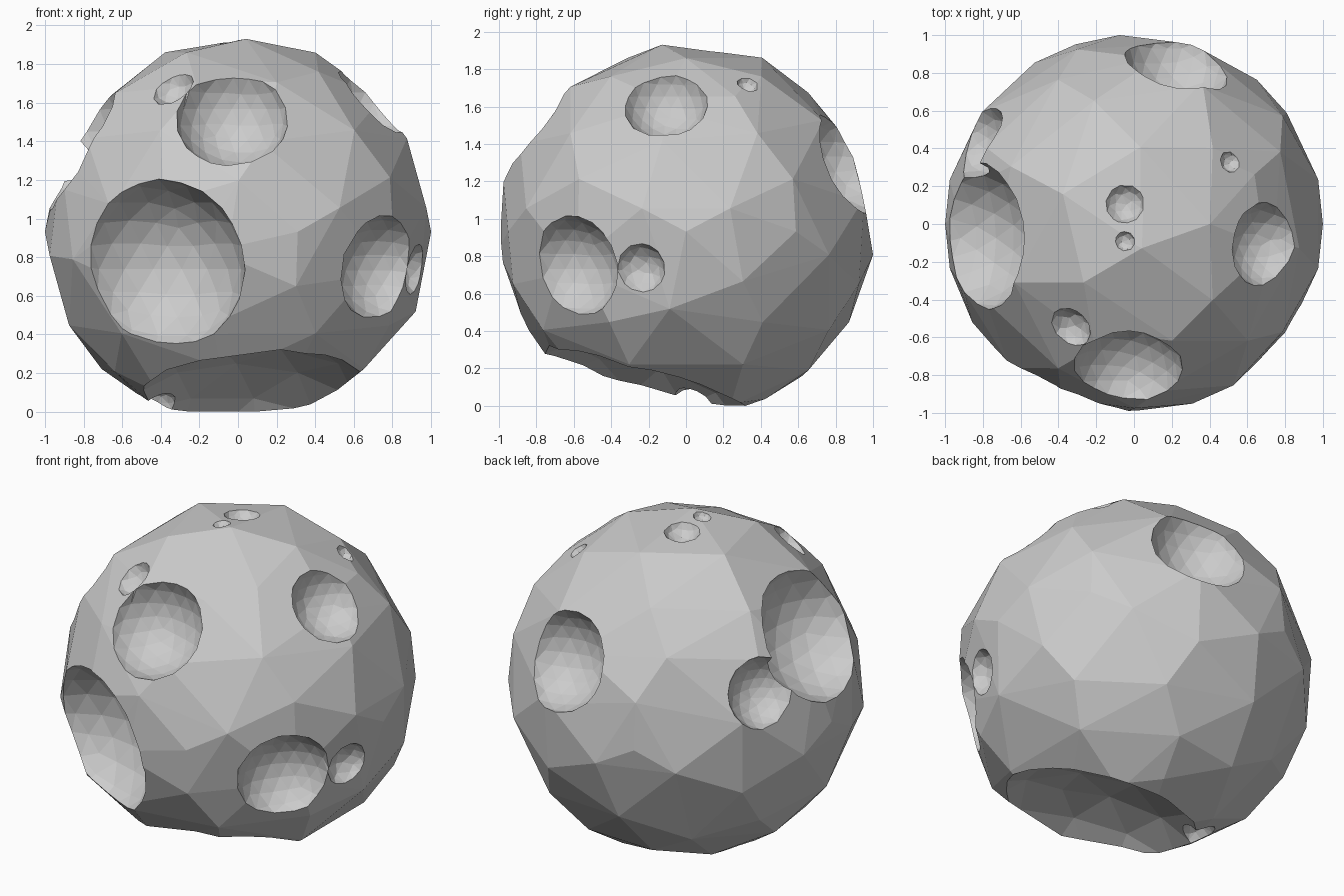
import bpy
from math import sqrt
from mathutils import Vector

if "Cube" in bpy.data.objects:
    bpy.data.objects.remove(bpy.data.objects["Cube"])

CENTRE = Vector((0, 0, 0.94))


def decimate(obj, ratio):
    """Merge the mesh down to rough, uneven facets."""
    bpy.context.view_layer.objects.active = obj
    mod = obj.modifiers.new("facets", 'DECIMATE')
    mod.ratio = ratio
    bpy.ops.object.modifier_apply(modifier=mod.name)


# Faceted body
bpy.ops.mesh.primitive_ico_sphere_add(subdivisions=3, radius=1, location=CENTRE)
body = bpy.context.object
body.name = "cratered_rock"
decimate(body, 0.5)

# Craters: direction from the centre, rim radius, shallowness
craters = [
    ((-0.41, -0.89, -0.18), 0.445, 0.15),   # large front
    ((-0.86, -0.07, 0.49), 0.395, 0.15),    # large left
    ((-0.84, 0.44, 0.30), 0.21, 0.15),      # beside the left one
    ((0.24, 0.88, 0.38), 0.295, 0.15),      # back
    ((0.70, -0.11, 0.69), 0.23, 0.15),      # upper right
    ((0.51, 0.33, 0.79), 0.06, 0.15),       # tiny upper right
    ((-0.05, 0.11, 0.99), 0.11, 0.15),      # near the top
    ((-0.05, -0.09, 0.99), 0.055, 0.15),    # tiny near the top
    ((-0.03, -0.77, 0.59), 0.295, 0.15),    # upper front
    ((-0.33, -0.53, 0.72), 0.12, 0.15),     # beside the upper front one
    ((0.75, -0.61, -0.19), 0.28, 0.15),     # lower right front
    ((0.95, -0.25, -0.20), 0.14, 0.15),     # beside the lower right one
    ((0.08, -0.27, -0.95), 0.58, 1.2),      # large underside
    ((-0.42, 0.05, -0.90), 0.12, 0.15),     # small underside
]

# Scoop out each bowl
for direction, rim, shallow in craters:
    dist = 1 + shallow * rim
    radius = sqrt(rim ** 2 + (dist - sqrt(1 - rim ** 2)) ** 2)
    pos = CENTRE + Vector(direction).normalized() * dist
    bpy.ops.mesh.primitive_ico_sphere_add(subdivisions=3, radius=radius, location=pos)
    cutter = bpy.context.object
    cutter.name = "crater_cutter"
    cutter.hide_render = True
    mod = body.modifiers.new("crater", 'BOOLEAN')
    mod.operation = 'DIFFERENCE'
    mod.solver = 'EXACT'
    mod.object = cutter
    bpy.context.view_layer.objects.active = body
    bpy.ops.object.modifier_apply(modifier=mod.name)
    bpy.data.objects.remove(cutter)

decimate(body, 0.5)

# Rest on the ground
low = min((body.matrix_world @ v.co).z for v in body.data.vertices)
body.location.z -= low
